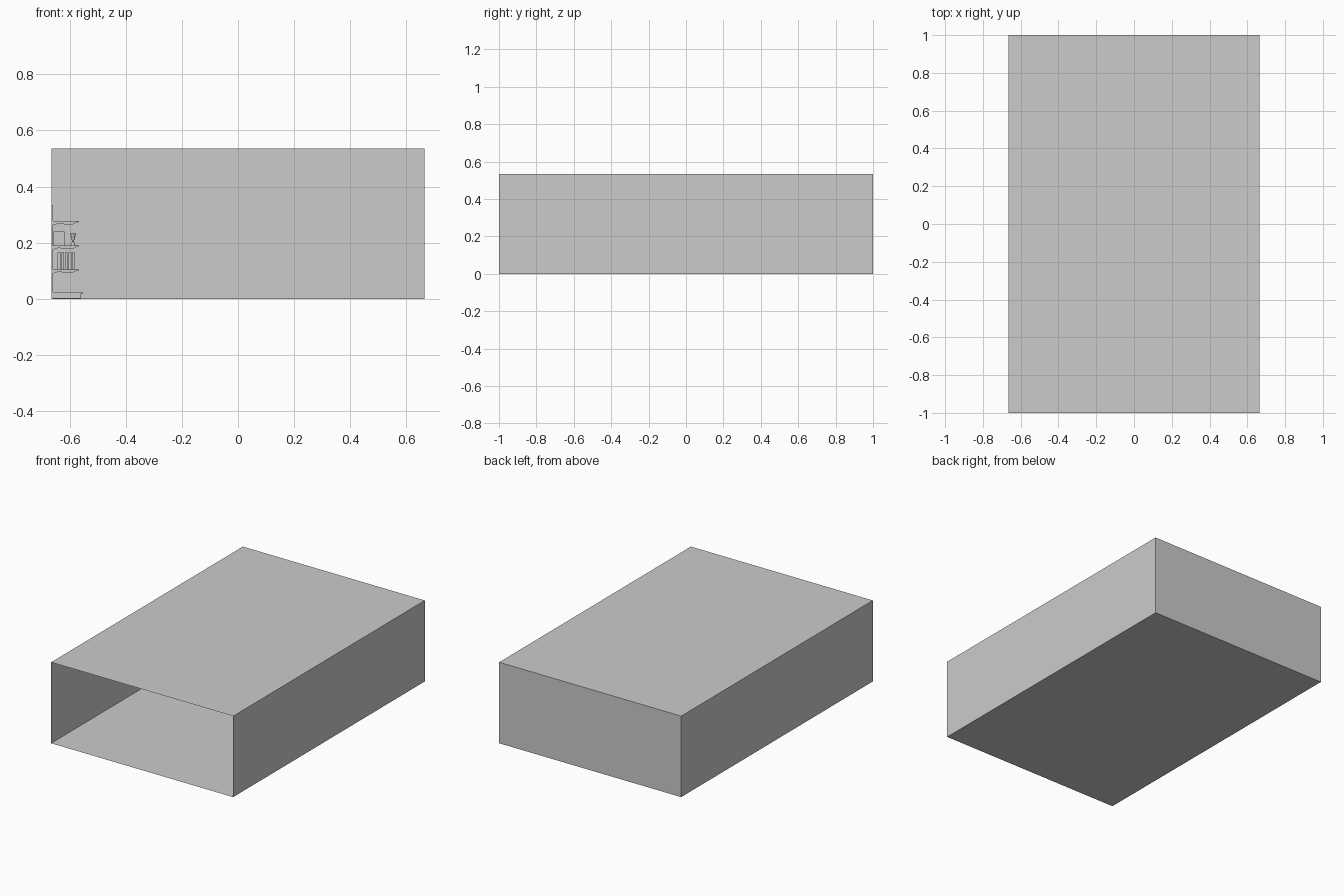
import bpy, bmesh, math

if "Cube" in bpy.data.objects:
    bpy.data.objects.remove(bpy.data.objects["Cube"])

grey = bpy.data.materials.new("plain grey")
grey.diffuse_color = (0.6, 0.6, 0.6, 1)
grey.use_nodes = True
grey.node_tree.nodes["Principled BSDF"].inputs["Base Color"].default_value = grey.diffuse_color

W, L, H = 0.665, 1.0, 0.535          # room half width, half length, height
Y0, Y1 = -0.05, 0.13                 # shelf unit extent along the left wall


def finish(name, bm):
    me = bpy.data.meshes.new(name)
    bm.to_mesh(me)
    bm.free()
    me.materials.append(grey)
    ob = bpy.data.objects.new(name, me)
    bpy.context.collection.objects.link(ob)
    return ob


def box(name, x0, x1, y0, y1, z0, z1, open_front=False):
    bm = bmesh.new()
    bmesh.ops.create_cube(bm, size=1)
    for v in bm.verts:
        v.co = ((x0, x1)[v.co.x > 0], (y0, y1)[v.co.y > 0], (z0, z1)[v.co.z > 0])
    if open_front:
        bm.normal_update()
        bmesh.ops.delete(bm, geom=[f for f in bm.faces if f.normal.y < -0.9],
                         context='FACES_ONLY')
    return finish(name, bm)


def extrude_profile(name, pts, y0, y1):
    """Extrude an x-z outline along y."""
    bm = bmesh.new()
    face = bm.faces.new([bm.verts.new((x, y0, z)) for x, z in pts])
    ext = bmesh.ops.extrude_face_region(bm, geom=[face])
    for g in ext["geom"]:
        if isinstance(g, bmesh.types.BMVert):
            g.co.y = y1
    bmesh.ops.recalc_face_normals(bm, faces=bm.faces)
    return finish(name, bm)


def cone(name, x, y, z, r0, r1, h, n=12):
    bm = bmesh.new()
    bmesh.ops.create_cone(bm, cap_ends=True, segments=n, radius1=r0, radius2=r1, depth=h)
    bmesh.ops.translate(bm, verts=bm.verts, vec=(x, y, z + h / 2))
    return finish(name, bm)


# Room shell: thin walls, open at the front
box("room_shell", -W, W, -L, L, 0, H, open_front=True)

# Wall shelf unit: back panel and stepped base
box("shelf_back_panel", -W + 0.001, -0.659, Y0, Y1, 0, 0.335)
extrude_profile("shelf_base", [(-0.659, 0.001), (-0.56, 0.001), (-0.56, 0.018),
                (-0.553, 0.018), (-0.553, 0.025), (-0.659, 0.025)], Y0, Y1)

# Three shelves, each with a pair of curved brackets below
for i, z in enumerate((0.105, 0.19, 0.277)):
    box(f"shelf_{i}", -0.659, -0.567, Y0, Y1, z - 0.004, z)
    under = [(-0.659, z - 0.015), (-0.64, z - 0.009), (-0.615, z - 0.012),
             (-0.59, z - 0.012), (-0.567, z - 0.002)]
    for k, y in enumerate((Y0, Y1 - 0.004)):
        extrude_profile(f"bracket_{i}_{k}", under + [(-0.659, z - 0.002)], y, y + 0.004)

# Goods: row of slim packs, a carton and flared cups
for i in range(5):
    x = -0.643 + i * 0.013
    box(f"slim_pack_{i}", x, x + 0.01, Y0 + 0.02, Y0 + 0.06, 0.105, 0.165)
box("carton", -0.657, -0.618, Y0 + 0.03, Y0 + 0.10, 0.19, 0.24)
cone("cup_foot", -0.588, Y0 + 0.05, 0.19, 0.009, 0.003, 0.015)
cone("cup_bowl", -0.588, Y0 + 0.05, 0.205, 0.003, 0.011, 0.028)
